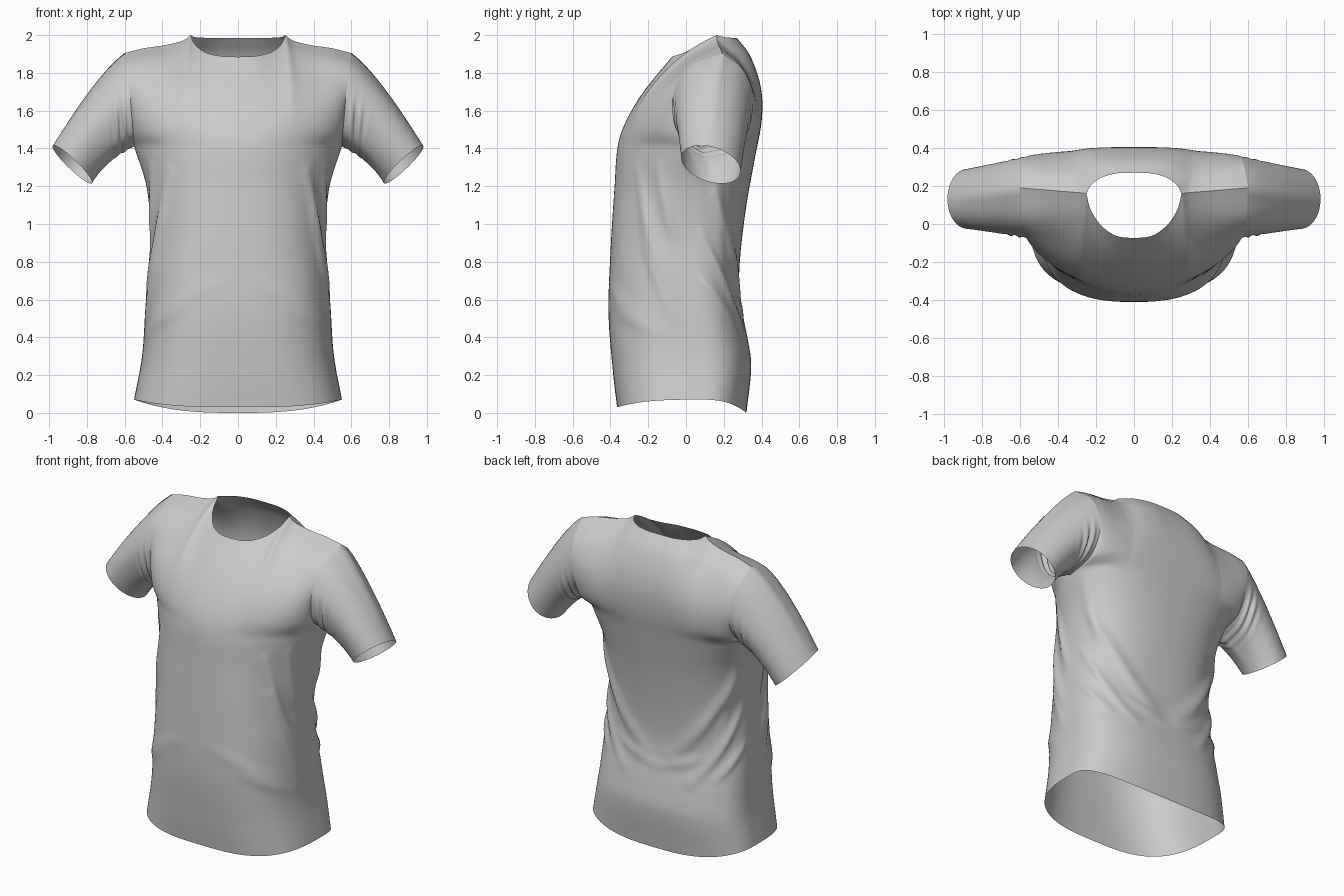
import bpy, bmesh, math
from mathutils import Vector

if "Cube" in bpy.data.objects:
    bpy.data.objects.remove(bpy.data.objects["Cube"])

COLS, LOW, UP = 50, 64, 30        # grid density
PIT, TOP, NECK = 1.42, 1.9, 0.36  # armpit level, top level, neck corner column


def curve(table, t):
    """Smooth interpolation of rows (key, a, b, ...) at key t."""
    n = len(table)
    t = min(max(t, table[0][0]), table[-1][0])
    i = next(k for k in range(n - 1) if t <= table[k + 1][0])

    def slope(k):
        a, b = table[max(k - 1, 0)], table[min(k + 1, n - 1)]
        return [(q - p) / (b[0] - a[0]) for p, q in zip(a[1:], b[1:])]
    p, q = table[i], table[i + 1]
    h = q[0] - p[0]
    s = (t - p[0]) / h
    c = (2*s**3 - 3*s**2 + 1, (s**3 - 2*s**2 + s) * h, 3*s**2 - 2*s**3, (s**3 - s**2) * h)
    out = [c[0]*a + c[1]*m + c[2]*b + c[3]*r
           for a, m, b, r in zip(p[1:], slope(i), q[1:], slope(i + 1))]
    return Vector(out) if len(out) > 1 else out[0]


def grid_object(name, rows, flip=False):
    """Smooth mirrored sheet from rows of points."""
    bm = bmesh.new()
    vs = [[bm.verts.new(p) for p in r] for r in rows]
    for a, b in zip(vs, vs[1:]):
        for j in range(len(a) - 1):
            quad = [a[j], a[j + 1], b[j + 1], b[j]]
            bm.faces.new(quad[::-1] if flip else quad).smooth = True
    bmesh.ops.remove_doubles(bm, verts=bm.verts, dist=0.0002)
    me = bpy.data.meshes.new(name)
    bm.to_mesh(me)
    bm.free()
    ob = bpy.data.objects.new(name, me)
    bpy.context.collection.objects.link(ob)
    ob.modifiers.new("mirror", 'MIRROR').merge_threshold = 0.0005
    return ob


# Side seam, hem to armpit: key, x, y, z
SEAM = [(0, .55, .075, .07), (.3, .507, .065, .31), (.55, .49, .05, .56), (.75, .475, .02, .76),
        (.95, .462, .01, .95), (1.2, .485, .035, 1.2), (PIT, .55, .08, 1.41)]
# Shoulder seam from neck to sleeve: key, x, y, z
SHOULDER = [(0, .25, .16, 2.0), (.12, .29, .165, 1.972), (.35, .38, .172, 1.948),
            (.7, .5, .182, 1.93), (1, .6, .19, 1.905)]

FRONT = dict(
    centre=[(0, -.365, .03), (.2, -.385, .2), (.52, -.41, .52), (.85, -.4, .85), (1.2, -.378, 1.2),
            (PIT, -.36, 1.42), (1.55, -.315, 1.55), (1.7, -.225, 1.7), (TOP, -.075, 1.885)],
    armhole=[(PIT, .55, .08, 1.41), (1.5, .555, -.03, 1.48), (1.6, .565, -.07, 1.6),
             (1.72, .575, -.055, 1.72), (1.83, .59, .03, 1.84), (TOP, .6, .19, 1.905)],
    neck=[(0, 0, -.075, 1.885), (.35, .1, -.06, 1.89), (.62, .18, 0, 1.912),
          (.82, .23, .08, 1.953), (1, .25, .16, 2.0)],
    power=[(0, .65), (.5, .75), (1.0, .85), (PIT, 1.0), (TOP, 1.1)],
    # folds: u0, z0, u1, z1, width, height
    folds=[(.5, 1.28, .93, .62, .03, .018), (.6, 1.05, .9, .5, .03, .012), (.7, 1.3, .98, .85, .03, .016),
           (.3, .56, .8, .42, .035, .008), (.1, .68, .7, .5, .04, .006)])

BACK = dict(
    centre=[(0, .32, 0), (.25, .345, .25), (.4, .325, .4), (.6, .285, .6), (.8, .285, .8), (1.1, .32, 1.1),
            (1.35, .365, 1.35), (1.55, .402, 1.56), (1.7, .395, 1.73), (1.82, .34, 1.89), (TOP, .27, 1.985)],
    armhole=[(PIT, .55, .08, 1.41), (1.5, .55, .25, 1.45), (1.6, .55, .34, 1.56),
             (1.7, .56, .355, 1.68), (1.82, .58, .3, 1.82), (TOP, .6, .19, 1.905)],
    neck=[(0, 0, .27, 1.985), (.35, .1, .265, 1.985), (.62, .18, .24, 1.986),
          (.82, .23, .2, 1.99), (1, .25, .16, 2.0)],
    power=[(0, .72), (.8, .8), (PIT, .75), (TOP, .7)],
    folds=[(.8, 1.15, .08, .6, .04, .022), (.92, .95, .25, .46, .03, .018), (.95, .72, .5, .5, .025, .014),
           (.85, 1.3, .6, .85, .05, .012), (0, .52, .35, .62, .025, .012)])


def side_point(part, v):
    return curve(SEAM, v) if v <= PIT else curve(part["armhole"], v)


def section(part, u, v):
    """Rounded half cross-section from centre line (u=0) to side (u=1)."""
    s, (yc, zc) = side_point(part, v), curve(part["centre"], v)
    e = curve(part["power"], v)
    sn, cs = math.sin(u * math.pi / 2), max(math.cos(u * math.pi / 2), 0)
    return Vector((s.x * sn**e, s.y + (yc - s.y) * cs**e, zc + (s.z - zc) * sn**2))


def panel_point(part, u, v):
    p = section(part, u, v)
    # pull the upper panel onto neckline and shoulder seam
    if v > PIT:
        t = (v - PIT) / (TOP - PIT)
        goal = curve(part["neck"], u / NECK) if u <= NECK else curve(SHOULDER, (u - NECK) / (1 - NECK))
        d = goal - section(part, u, TOP)
        p += Vector((d.x * t*t, d.y * t*t, d.z * math.sin(t * math.pi / 2)))
    # cloth folds
    out = Vector((p.x, p.y, 0)).normalized()
    lift = 0
    for u0, z0, u1, z1, w, h in part["folds"]:
        a, b, q = Vector((u0*.7, z0)), Vector((u1*.7, z1)), Vector((u*.7, p.z))
        k = min(max((q - a).dot(b - a) / (b - a).length_squared, 0), 1)
        r = (q - a.lerp(b, k)).length / w
        lift += h * math.exp(-r*r) * (.35 + .65 * math.sin(math.pi * k))
    return p + out * lift * min(1, (1 - u) * 8)


levels = [PIT * i / LOW for i in range(LOW)] + [PIT + (TOP - PIT) * i / UP for i in range(UP)] + [TOP]

# Front and back body panels
for name, part, flip in (("front_panel", FRONT, False), ("back_panel", BACK, True)):
    grid_object(name, [[panel_point(part, j / COLS, v) for j in range(COLS + 1)] for v in levels], flip)

# Sleeves: lofted from the armhole to the tilted cuff
ups = levels[LOW:]
armhole = [side_point(FRONT, v) for v in ups] + [side_point(BACK, v) for v in reversed(ups[:-1])]
cuff_c, cuff_a, cuff_b = Vector((.877, .132, 1.315)), Vector((.105, 0, .095)), Vector((0, .157, -.035))
STEPS = 36
rows = []
for i in range(STEPS + 1):
    t = i / STEPS
    ring = []
    for k, a in enumerate(armhole):
        ang = math.pi * k / UP
        b = cuff_c - cuff_a * math.cos(ang) - cuff_b * math.sin(ang)
        top = (1 - math.cos(ang)) / 2
        mid = (a + b) / 2 + Vector((.03 - .08 * top, 0, .03 + .115 * top))
        ring.append(a * (1 - t)**2 + mid * 2 * t * (1 - t) + b * t * t)
    # bunched wrinkles fanning out from the armpit
    c = sum(ring, Vector((0, 0, 0))) / len(ring)
    for k, p in enumerate(ring):
        ang = math.pi * k / UP
        low = math.exp(-((1 + math.cos(ang)) / 2 - .75)**2 / .06) * math.exp(-((t - .2) / .17)**2)
        fade = min(1, t * 8)
        ring[k] = p + (p - c).normalized() * .011 * low * fade * math.sin(40 * t + 3 * abs(math.sin(ang)))
    rows.append(ring)
grid_object("sleeves", rows, True)
